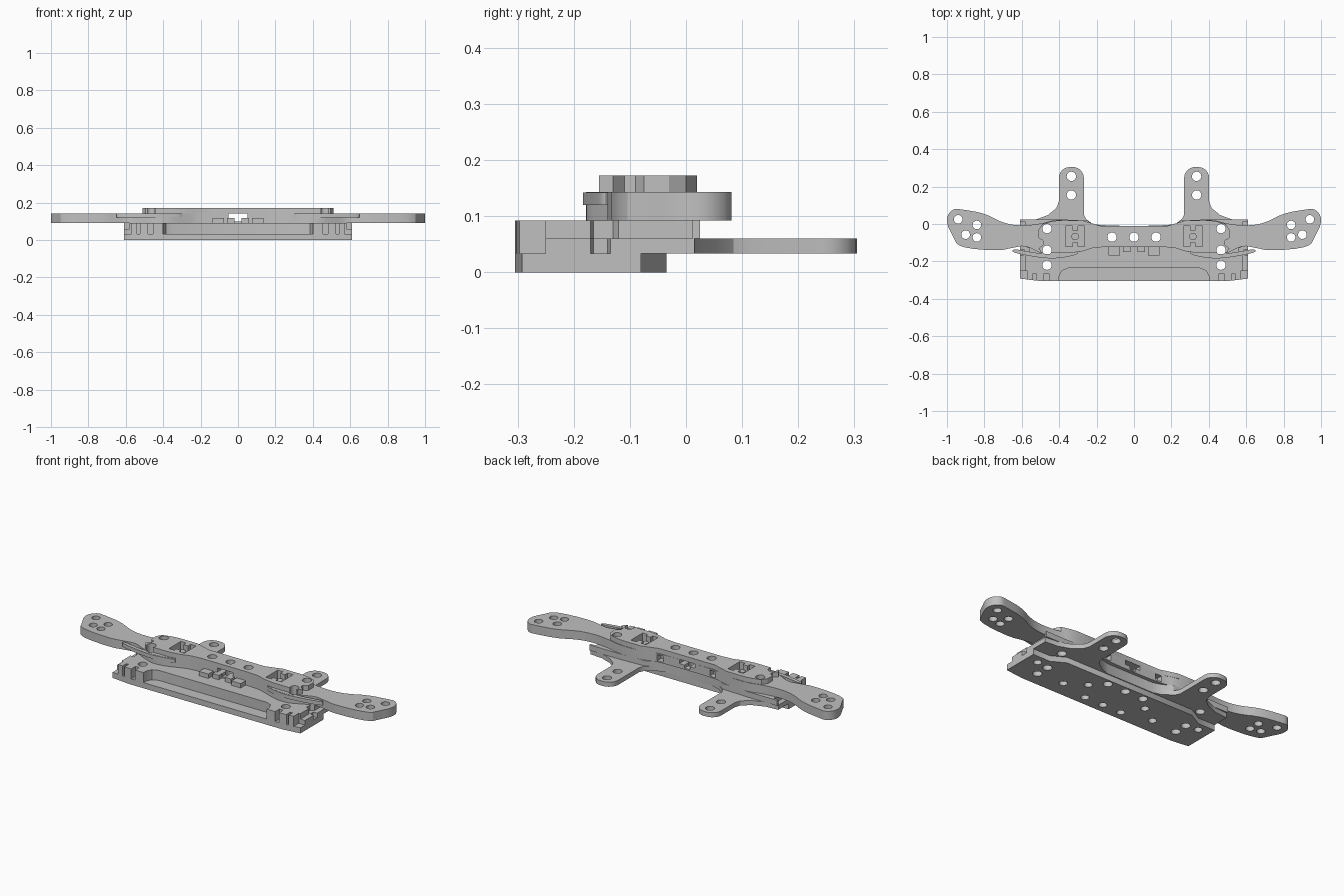
import bpy, bmesh, math

if "Cube" in bpy.data.objects:
    bpy.data.objects.remove(bpy.data.objects["Cube"])

gray = bpy.data.materials.new("plain gray")
gray.use_nodes = True
gray.diffuse_color = (0.53, 0.53, 0.53, 1)
gray.node_tree.nodes["Principled BSDF"].inputs["Base Color"].default_value = gray.diffuse_color


def rounded(points, passes):
    """Corner cutting that softens a closed outline."""
    for _ in range(passes):
        cut = []
        for (ax, ay), (bx, by) in zip(points, points[1:] + points[:1]):
            cut += [(ax * .75 + bx * .25, ay * .75 + by * .25),
                    (ax * .25 + bx * .75, ay * .25 + by * .75)]
        points = cut
    return points


def mirrored(half):
    return half + [(-x, y) for x, y in reversed(half)]


def arc(x, y, r, start, end, n):
    return [(x + r * math.cos(start + (end - start) * i / n),
             y + r * math.sin(start + (end - start) * i / n)) for i in range(n)]


def circle(x, y, r):
    return arc(x, y, r, 0, math.tau, 20)


def rect(x0, x1, y0, y1):
    return [(x0, y0), (x1, y0), (x1, y1), (x0, y1)]


def pair(fn, *args):
    """An outline and its copy across the middle."""
    shape = fn(*args)
    return [shape, [(-x, y) for x, y in reversed(shape)]]


def prism(bm, outline, z0, z1):
    low = [bm.verts.new((x, y, z0)) for x, y in outline]
    high = [bm.verts.new((x, y, z1)) for x, y in outline]
    n = len(low)
    bm.faces.new(low[::-1])
    bm.faces.new(high)
    for i in range(n):
        j = (i + 1) % n
        bm.faces.new((low[i], low[j], high[j], high[i]))


def solid(name, prisms):
    bm = bmesh.new()
    for outline, z0, z1 in prisms:
        prism(bm, outline, z0, z1)
    bmesh.ops.recalc_face_normals(bm, faces=bm.faces)
    mesh = bpy.data.meshes.new(name)
    bm.to_mesh(mesh)
    bm.free()
    mesh.materials.append(gray)
    obj = bpy.data.objects.new(name, mesh)
    bpy.context.scene.collection.objects.link(obj)
    return obj


parts = []


def part(name, prisms, *cut_groups):
    """Extruded part; each group of extruded cuts is removed in turn."""
    obj = solid(name, prisms)
    for cuts in cut_groups:
        cutter = solid(name + "_cutter", cuts)
        cutter.hide_render = True
        mod = obj.modifiers.new("cuts", "BOOLEAN")
        mod.operation, mod.solver, mod.object = "DIFFERENCE", "EXACT", cutter
        graph = bpy.context.evaluated_depsgraph_get()
        mesh = bpy.data.meshes.new_from_object(obj.evaluated_get(graph))
        obj.modifiers.clear()
        obj.data = mesh
        bpy.data.objects.remove(cutter)
    parts.append(obj)


def through(shapes, z0=-.1, z1=.3):
    return [(s, z0, z1) for s in shapes]


# Holes shared by the stacked layers
R = .025
centre_holes = [circle(0, -.07, R)] + pair(circle, .118, -.07, R)
post_holes = pair(circle, .465, -.025, R) + pair(circle, .465, -.14, R)
front_holes = pair(circle, .465, -.22, R)
tab_holes = pair(circle, .335, .255, R) + pair(circle, .335, .155, R)

# Bottom plate with blind fixing holes underneath
base = mirrored([(.5, -.305), (.61, -.292), (.61, -.08), (.5, -.08), (.42, -.035)])
blind = [circle(0, -.25, .022)]
for x, y in ((.12, -.25), (.3, -.21), (.19, -.14), (.54, -.13)):
    blind += pair(circle, x, y, .022)
part("base_plate", [(base, 0, .033)],
     through(centre_holes + post_holes[2:] + front_holes), through(blind, -.1, .025))

# Tray with front pocket, corner pillars and two rear tabs
pocket = [(.35, -.235), (.385, -.25), (.40, -.28), (.40, -.305), (.5, -.305),
          (.57, -.297), (.57, -.25)]
side = [(.61, -.25), (.61, -.17), (.585, -.165), (.585, -.14), (.61, -.135), (.61, .015)]
flare = [(.53, .022), (.46, .048), (.415, .085), (.402, .12)]
tab_end = (arc(.342, .245, .06, 0, math.pi / 2, 6)
           + arc(.328, .245, .06, math.pi / 2, math.pi, 6))
inner = [(.268, .245), (.268, .05), (.255, .025), (.2, -.015), (.15, -.03)]
slits = pair(rect, .455, .48, -.32, -.265) + pair(rect, .525, .54, -.32, -.265)
part("tray_with_tabs", [(mirrored(pocket + side + flare + tab_end + inner), .033, .06)],
     through(centre_holes + post_holes + front_holes + tab_holes + slits))
rim = [(.58, -.25), (.58, -.17), (.56, -.165), (.56, -.13), (.58, -.12), (.58, .012),
       (.61, .012), (.61, .025), (.42, .025), (.25, .018), (.2, -.015), (.15, -.03)]
part("tray_rim", [(mirrored(pocket + rim), .06, .092)],
     through(centre_holes + post_holes + front_holes + slits))

# Wide arm bar in two layers, with hole groups at its ends
front_edge = [(.2, -.12), (.27, -.14), (.36, -.175), (.44, -.18), (.5, -.155), (.58, -.115),
              (.64, -.125), (.73, -.145), (.94, -.125), (.965, -.07)]
back_edge = [(1, -.005), (1, .045), (.965, .083), (.92, .078), (.80, .058), (.70, .005),
             (.61, -.01), (.5, .0), (.42, .025), (.27, .02), (.2, -.01)]
wing = rounded(mirrored(front_edge + back_edge), 2)
arm_holes = []
for x, y in ((.84, -.005), (.94, .025), (.9, -.057), (.84, -.072)):
    arm_holes += pair(circle, x, y, .023)
# H-shaped sockets
H = [(.265, -.12), (.30, -.12), (.30, -.10), (.33, -.10), (.33, -.12), (.365, -.12),
     (.365, -.01), (.33, -.01), (.33, -.035), (.30, -.035), (.30, -.01), (.265, -.01)]
sockets = pair(list, H)
drilled = through(arm_holes + post_holes + centre_holes)
back_windows = pair(rect, .15, .19, -.04, .05)
part("arm_bar_lower", [(wing, .092, .118)], drilled,
     through(back_windows, .1, .2), through([rect(-.018, .018, -.2, .05)], .1, .2))
part("arm_bar_upper", [(wing, .118, .143)], drilled,
     through(back_windows, .1, .135), through([rect(-.05, .05, -.2, .05)]), through(sockets))

# Thin curved fingers along the front
finger = rounded([(.655, -.14), (.64, -.155), (.52, -.178), (.42, -.187), (.3, -.165),
                  (.3, -.145), (.42, -.165), (.52, -.155), (.58, -.145), (.63, -.135)], 2)
part("curved_fingers", through(pair(list, finger), .12, .142))

# Small stops at the front centre
part("front_stops", through(pair(rect, .075, .135, -.168, -.11)
                            + pair(rect, .02, .06, -.15, -.11), .092, .118))

# Top cover with hooked ends
cover = mirrored([(.15, -.122), (.22, -.128), (.27, -.145), (.34, -.155), (.495, -.155),
                  (.51, -.13), (.485, -.11), (.485, -.09), (.51, -.075), (.51, -.03),
                  (.49, .0), (.45, .012), (.40, .02), (.28, .02), (.23, .005), (.18, -.01)])
part("top_cover", [(cover, .143, .172)], through(centre_holes + post_holes + sockets))

# Round pegs inside the sockets
part("socket_pegs", through(pair(circle, .315, -.067, .02), .118, .15))

for obj in parts:
    obj.select_set(True)
bpy.context.view_layer.objects.active = parts[0]
bpy.ops.object.shade_smooth_by_angle(angle=math.radians(30))
